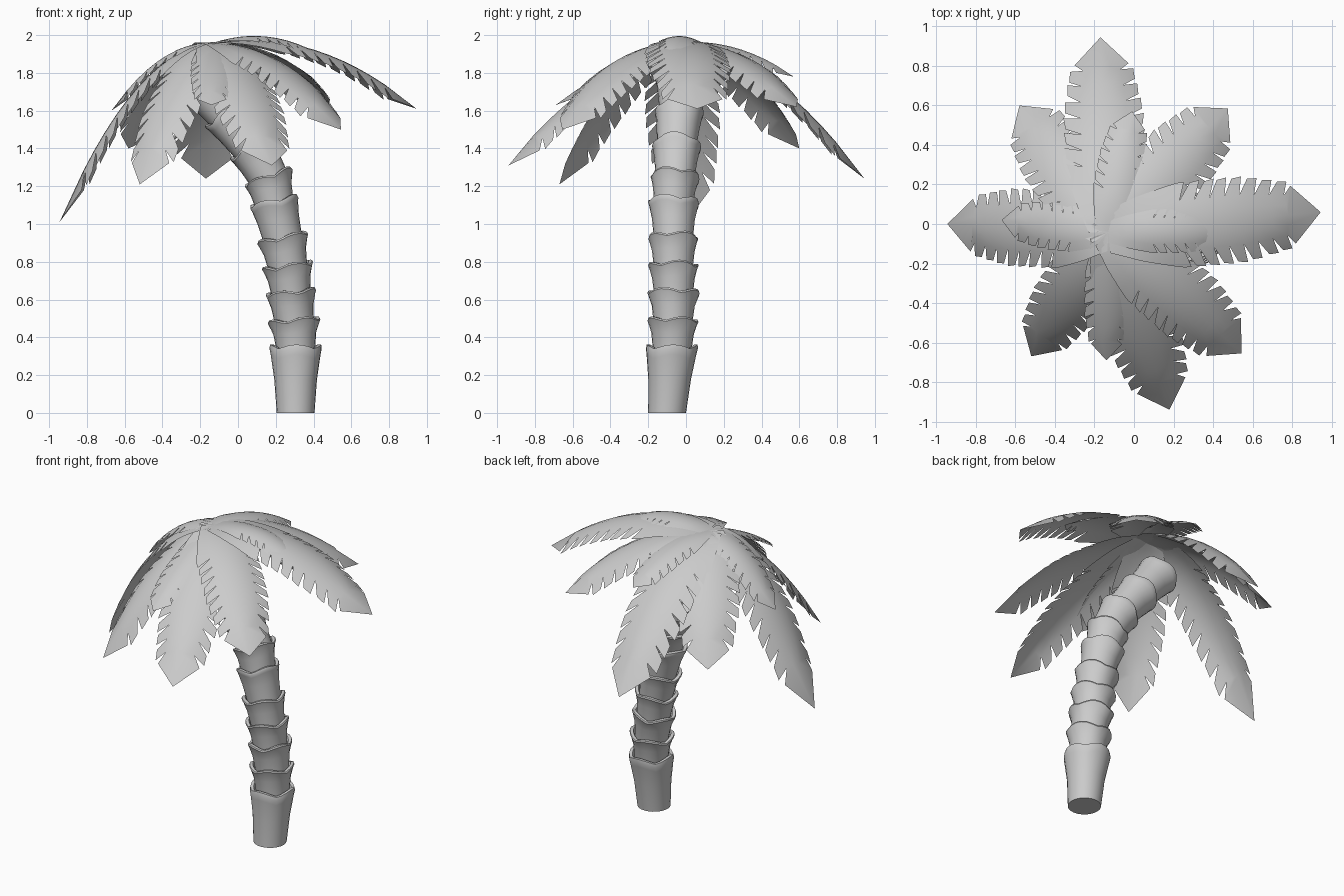
import bpy, bmesh, math, random
from mathutils import Vector

if "Cube" in bpy.data.objects:
    bpy.data.objects.remove(bpy.data.objects["Cube"])

random.seed(4)


def finish(bm, name, angle):
    mesh = bpy.data.meshes.new(name)
    bm.to_mesh(mesh)
    bm.free()
    ob = bpy.data.objects.new(name, mesh)
    bpy.context.collection.objects.link(ob)
    bpy.ops.object.select_all(action='DESELECT')
    ob.select_set(True)
    bpy.context.view_layer.objects.active = ob
    bpy.ops.object.shade_smooth_by_angle(angle=math.radians(angle))
    return ob


def lerp_table(table, t):
    for (a, va), (b, vb) in zip(table, table[1:]):
        if t <= b:
            return va + (vb - va) * (t - a) / (b - a)
    return table[-1][1]


# Trunk: flared, overlapping bark sleeves along a bent path
path = [Vector(p) for p in [
    (0.305, -0.10, 0), (0.305, -0.073, 0.35), (0.297, -0.069, 0.49),
    (0.28, -0.066, 0.64), (0.262, -0.067, 0.78), (0.235, -0.067, 0.93),
    (0.19, -0.066, 1.12), (0.16, -0.058, 1.25), (0.07, -0.05, 1.41),
    (-0.07, -0.035, 1.59), (-0.22, -0.035, 1.77)]]
SIDES = 24


def sleeve(i):
    a, b = path[i], path[i + 1]
    da = (b - a).normalized()
    nxt = path[min(i + 2, len(path) - 1)]
    db = (da + (nxt - b).normalized()).normalized() if nxt != b else da
    if i == 0:
        da, db, start = Vector((0, 0, 1)), Vector((0, 0, 1)), 0
    else:
        start = -0.25
    flare = 0.138 - 0.001 * i
    # (fraction along the sleeve, radius, wave amount, drop)
    profile = [(start, 0.1, 0, 0), (0.5, 0.113, 0.2, 0), (0.85, flare - 0.006, 1, 0),
               (0.94, flare, 1, 0), (1, flare - 0.003, 1, 0),
               (1.0, flare - 0.022, 1, 0), (0.9, 0.097, 0.4, 0.02)]
    bm = bmesh.new()
    phase = random.uniform(0, 6.28)
    rings = []
    for f, r, wave, drop in profile:
        c = a.lerp(b, f)
        d = da.lerp(db, max(0, min(1, f))).normalized()
        side = Vector((0, 1, 0)).cross(d).normalized()
        fwd = d.cross(side)
        ring = []
        for k in range(SIDES):
            th = 2 * math.pi * k / SIDES
            lift = 0.012 * wave * (2 * abs(math.sin(2 * th + phase)) - 1)
            rr = r * (1 + 0.02 * wave * math.cos(2 * th + phase))
            ring.append(bm.verts.new(c + (side * math.cos(th) + fwd * math.sin(th)) * rr
                                     + d * (lift - drop)))
        rings.append(ring)
    for lo, hi in zip(rings, rings[1:]):
        for k in range(SIDES):
            n = (k + 1) % SIDES
            bm.faces.new((lo[k], lo[n], hi[n], hi[k]))
    bm.faces.new(rings[0][::-1])
    bm.faces.new(rings[-1])
    finish(bm, f"trunk_sleeve_{i + 1}", 35)


for i in range(len(path) - 1):
    sleeve(i)

# Fronds: gently arched sheets with slit edges, fanned out from the crown
CROWN = Vector((-0.13, -0.04, 1.96))
WIDTH = [(0, 0.5), (0.15, 0.78), (0.33, 1), (0.65, 1), (0.86, 0.8), (1, 0.62)]
T0, T1, INNER = 0.34, 0.84, 0.58


def frond(name, tip, ctrl_z, width, teeth):
    tip = Vector(tip)
    ctrl = CROWN.lerp(tip, 0.52)
    ctrl.z = ctrl_z
    flat = Vector((tip.x - CROWN.x, tip.y - CROWN.y, 0)).normalized()
    lateral = Vector((flat.y, -flat.x, 0))

    def point(t, u):
        c = CROWN * (1 - t) ** 2 + ctrl * 2 * t * (1 - t) + tip * t * t
        tan = ((ctrl - CROWN) * (1 - t) + (tip - ctrl) * t).normalized()
        up = lateral.cross(tan)
        arch = 0.27 * width * min(1, t * 3)
        return c + lateral * (u * width * lerp_table(WIDTH, t)) - up * arch * u * u

    bm = bmesh.new()
    root = [T0 * k / 5 for k in range(6)]
    cuts = [T0 + (T1 - T0) * k / teeth for k in range(teeth + 1)]
    stations = root + cuts[1:]

    for s in (1, -1):
        def face(*tu):
            pts = tu if s == 1 else tu[::-1]
            bm.faces.new([bm.verts.new(point(t, u * s)) for t, u in pts])
        # solid middle strip
        for a, b in zip(stations, stations[1:]):
            for u, v in ((0, 0.28), (0.28, INNER)):
                face((a, u), (a, v), (b, v), (b, u))
        # unslit root
        for a, b in zip(root, root[1:]):
            face((a, INNER), (a, 1), (b, 1), (b, INNER))
        face((T0, INNER), (T0, 1), (T0 + 0.035, 1))
        # leaflets
        for a, b in zip(cuts, cuts[1:]):
            j = random.uniform(-0.008, 0.008)
            face((a, INNER), (a + 0.058 + j, 0.98), (b + 0.036 + j, 1.02), (b, INNER))
        # pointed end
        face((T1, 0), (T1, 0.28), (T1, INNER), (T1 + 0.052, 0.9), (1, 0))
    bmesh.ops.remove_doubles(bm, verts=bm.verts, dist=0.0005)
    finish(bm, name, 50)


fronds = [
    ("frond_right", (0.945, 0.06, 1.61), 2.05, 0.215, 7),
    ("frond_back_right", (0.475, 0.585, 1.62), 1.98, 0.19, 6),
    ("frond_back", (-0.17, 0.945, 1.24), 1.90, 0.20, 6),
    ("frond_back_left", (-0.58, 0.60, 1.40), 1.90, 0.19, 6),
    ("frond_left", (-0.945, 0.0, 1.01), 1.93, 0.195, 7),
    ("frond_front_left", (-0.52, -0.67, 1.21), 1.85, 0.17, 6),
    ("frond_front", (0.18, -0.94, 1.31), 1.83, 0.19, 7),
    ("frond_front_right", (0.545, -0.655, 1.50), 1.95, 0.19, 7),
    ("short_frond_left", (-0.67, 0.02, 1.60), 1.97, 0.12, 5),
    ("short_frond_right", (0.52, -0.03, 1.84), 2.07, 0.11, 6),
    ("short_frond_front", (-0.14, -0.69, 1.63), 1.87, 0.115, 5),
    ("short_frond_back", (-0.01, 0.57, 1.78), 1.99, 0.12, 5),
]
for args in fronds:
    frond(*args)
